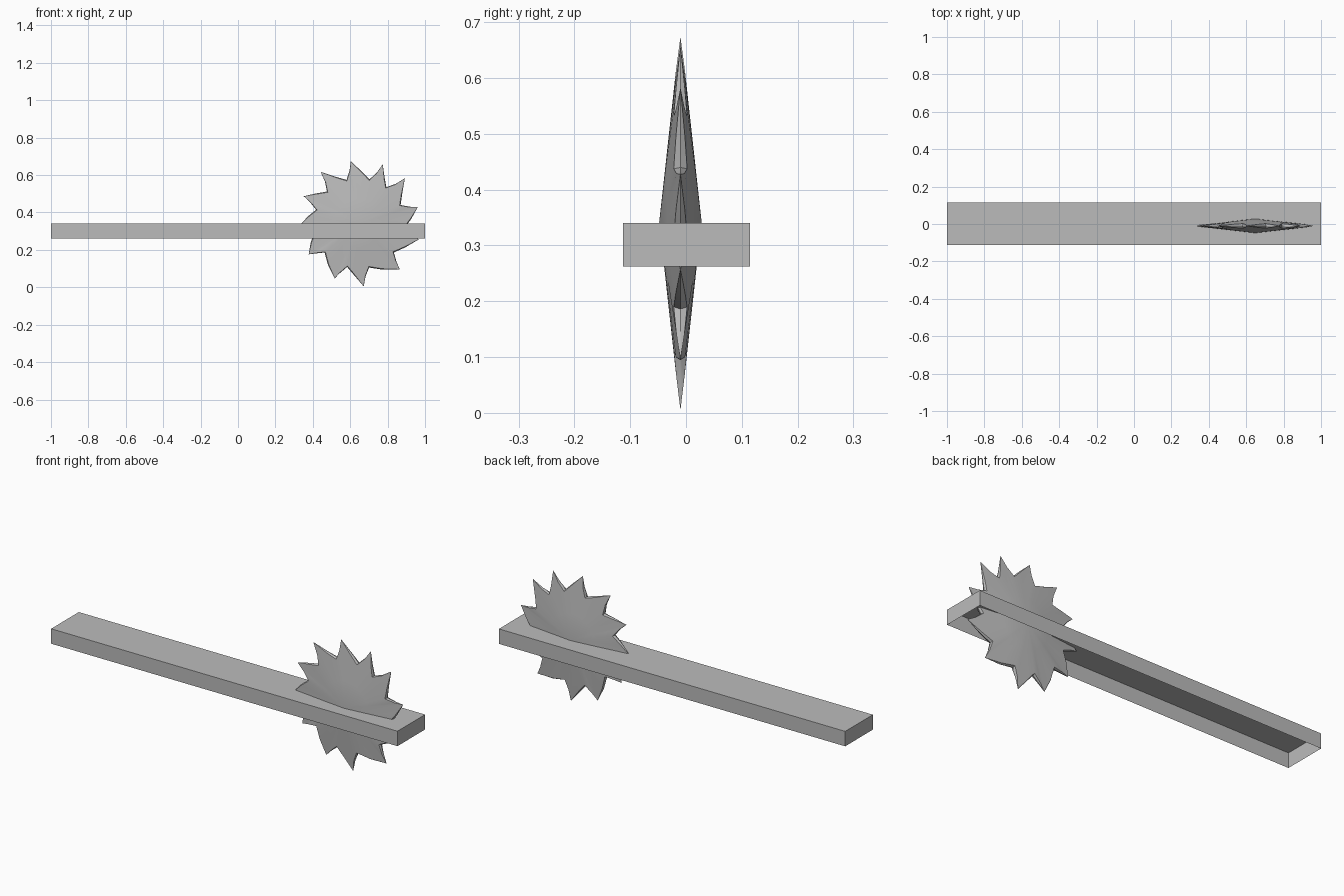
import bpy
import bmesh
import math

cube = bpy.data.objects.get("Cube")
if cube:
    bpy.data.objects.remove(cube, do_unlink=True)

# One plain grey for everything
GREY = (0.5, 0.5, 0.5, 1.0)
grey = bpy.data.materials.new("plain grey")
grey.use_nodes = True
grey.diffuse_color = GREY
grey.node_tree.nodes["Principled BSDF"].inputs["Base Color"].default_value = GREY


def add_object(name, bm):
    bmesh.ops.recalc_face_normals(bm, faces=bm.faces[:])
    mesh = bpy.data.meshes.new(name)
    bm.to_mesh(mesh)
    bm.free()
    mesh.materials.append(grey)
    obj = bpy.data.objects.new(name, mesh)
    bpy.context.collection.objects.link(obj)
    return obj


# Beam: thin-walled box, open underneath
bm = bmesh.new()
bmesh.ops.create_cube(bm, size=1)
for v in bm.verts:
    v.co = (v.co.x * 2.0, v.co.y * 0.228 + 0.001, v.co.z * 0.078 + 0.301)
bottom = [f for f in bm.faces if f.calc_center_median().z < 0.28]
bmesh.ops.delete(bm, geom=bottom, context='FACES_ONLY')
beam = add_object("beam", bm)
for f in beam.data.polygons:
    if f.center.z > 0.33 and f.normal.z < 0:
        beam.data.flip_normals()
        break

# Saw blade: thick at the hub, tapering to hooked tooth tips
CX, CY, CZ = 0.648, -0.010, 0.342
HUB, RIM = 0.038, 0.345
TIPS = [(0.603, 0.674), (0.442, 0.617), (0.351, 0.487), (0.328, 0.328),
        (0.378, 0.176), (0.517, 0.048), (0.672, 0.005), (0.865, 0.096),
        (0.968, 0.257), (0.961, 0.428), (0.892, 0.583), (0.774, 0.658)]
HOOK = math.radians(8.5)

# Outline as (angle, radius, is_tip), counter-clockwise
polar = [(math.atan2(z - CZ, x - CX) % math.tau, math.hypot(x - CX, z - CZ))
         for x, z in TIPS]
polar.sort()
outline = []
for i, (a, r) in enumerate(polar):
    before = polar[i - 1][0] + HOOK - (math.tau if i == 0 else 0)
    outline += [(before + (a - before) * 0.5, 0.272, False),
                (a, r, True),
                (a + HOOK * 0.30, 0.282, False),
                (a + HOOK, 0.236, False)]

bm = bmesh.new()


def blade_vert(a, r, y):
    return bm.verts.new((CX + r * math.cos(a), CY + y, CZ + r * math.sin(a)))


# Middle edge stands slightly proud of the two side outlines
middle = [blade_vert(a, r if tip else r + 0.006, 0) for a, r, tip in outline]
for side in (-1, 1):
    hub = bm.verts.new((CX, CY + side * HUB, CZ))
    rim = [m if tip else blade_vert(a, r, side * HUB * (1 - r / RIM))
           for (a, r, tip), m in zip(outline, middle)]
    inner = [blade_vert(a, 0.13, side * HUB * (1 - 0.13 / RIM))
             for a, r, tip in outline]
    for i in range(len(outline)):
        j = (i + 1) % len(outline)
        bm.faces.new((hub, inner[i], inner[j]))
        bm.faces.new((inner[i], rim[i], rim[j], inner[j]))
        # Wall from the side outline to the middle edge
        wall = list(dict.fromkeys((rim[i], rim[j], middle[j], middle[i])))
        bm.faces.new(wall)
blade = add_object("saw_blade", bm)

bpy.ops.object.select_all(action='DESELECT')
blade.select_set(True)
bpy.context.view_layer.objects.active = blade
bpy.ops.object.shade_smooth_by_angle(angle=math.radians(30))
